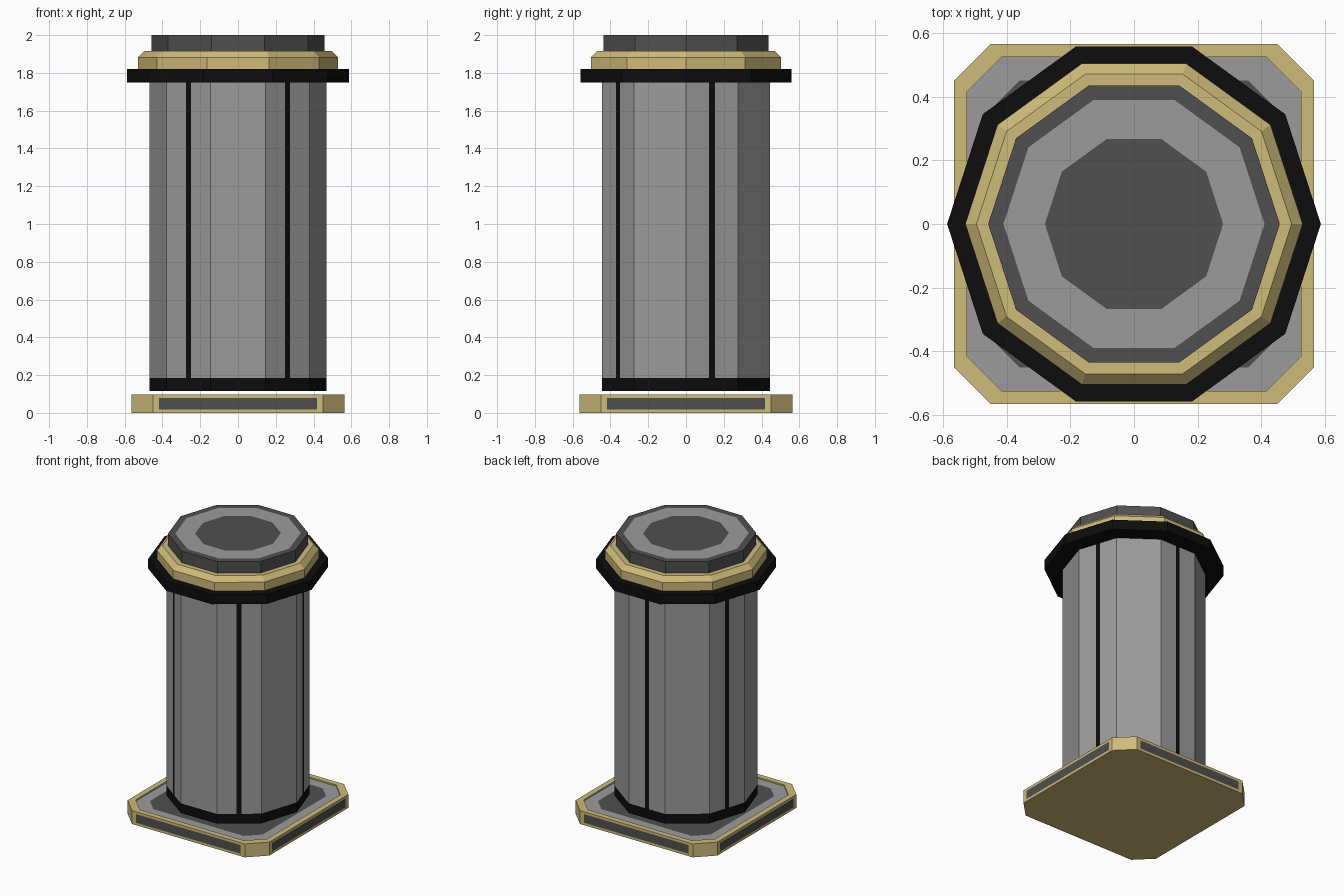
import bpy, bmesh
from math import cos, sin, pi
from mathutils import Vector

if "Cube" in bpy.data.objects:
    bpy.data.objects.remove(bpy.data.objects["Cube"])


def material(name, rgb):
    m = bpy.data.materials.new(name)
    m.diffuse_color = (*rgb, 1)
    m.use_nodes = True
    m.node_tree.nodes["Principled BSDF"].inputs["Base Color"].default_value = m.diffuse_color
    return m


MATS = [material("grey", (0.33, 0.33, 0.33)), material("dark_grey", (0.08, 0.08, 0.08)),
        material("gold", (0.62, 0.50, 0.19)), material("black", (0.004, 0.004, 0.004))]
GREY, DARK, GOLD, BLACK = range(4)


def decagon(r):
    return [Vector((r * cos(i * pi / 5), r * sin(i * pi / 5))) for i in range(10)]


def octagon(h, c):
    return [Vector(p) for p in ((h, -c), (h, c), (c, h), (-c, h),
                                (-h, c), (-h, -c), (-c, -h), (c, -h))]


def striped(r, w):
    """Decagon with a strip marked out in the middle of every other side."""
    pts, out = decagon(r), []
    for i, p in enumerate(pts):
        out.append(p)
        if i % 2 == 0:
            q = pts[(i + 1) % 10]
            d = (q - p).normalized() * w / 2
            out += [(p + q) / 2 - d, (p + q) / 2 + d]
    return out


def loft(name, rings, bands, bottom=None, top=None, edit=None):
    """Skin stacked (outline, z) rings; bands give a material per gap."""
    bm = bmesh.new()
    loops = [[bm.verts.new((p.x, p.y, z)) for p in pts] for pts, z in rings]
    n = len(loops[0])
    for a, b, mat in zip(loops, loops[1:], bands):
        for i in range(n):
            j = (i + 1) % n
            f = bm.faces.new((a[i], a[j], b[j], b[i]))
            f.material_index = mat[i % len(mat)] if isinstance(mat, list) else mat
    if bottom is not None:
        bm.faces.new(loops[0][::-1]).material_index = bottom
    if top is not None:
        bm.faces.new(loops[-1]).material_index = top
    if edit:
        edit(bm)
    me = bpy.data.meshes.new(name)
    bm.to_mesh(me)
    bm.free()
    for m in MATS:
        me.materials.append(m)
    ob = bpy.data.objects.new(name, me)
    bpy.context.collection.objects.link(ob)
    return ob


def side_panels(bm):
    """Dark panels in the four long sides of the plinth."""
    bm.normal_update()
    sides = [f for f in bm.faces if f.calc_center_median().length > 0.5
             and max(abs(f.normal.x), abs(f.normal.y)) > 0.99
             and max(abs(f.calc_center_median().x), abs(f.calc_center_median().y)) > 0.55]
    bmesh.ops.inset_individual(bm, faces=sides, thickness=0.025, depth=0)
    for f in sides:
        f.material_index = DARK
        axis = 1 if abs(f.normal.x) > 0.5 else 0
        for v in f.verts:
            v.co[axis] *= 0.41 / 0.425


# Plinth: chamfered square with gold rim and recessed grey top
loft("plinth",
     [(octagon(0.565, 0.45), 0), (octagon(0.565, 0.45), 0.097),
      (octagon(0.525, 0.415), 0.097), (octagon(0.525, 0.415), 0.087),
      (octagon(0.45, 0.36), 0.087)],
     [GOLD, GOLD, GOLD, GREY], bottom=GOLD, top=DARK, edit=side_panels)

# Column: black foot band and ten-sided shaft with five black strips
loft("foot_band", [(decagon(0.468), 0.115), (decagon(0.468), 0.185)],
     [BLACK], bottom=BLACK, top=BLACK)
shaft = striped(0.468, 0.033)
loft("shaft", [(shaft, 0.185), (shaft, 1.75)], [[GREY, BLACK, GREY, GREY]])

# Capital: black collar, bevelled gold ring, dark cap with grey inlay
loft("collar", [(decagon(0.587), 1.75), (decagon(0.587), 1.82)],
     [BLACK], bottom=BLACK, top=BLACK)
loft("gold_ring", [(decagon(0.53), 1.82), (decagon(0.53), 1.882),
                   (decagon(0.495), 1.916), (decagon(0.458), 1.916)],
     [GOLD, GOLD, GOLD])
loft("cap", [(decagon(0.458), 1.916), (decagon(0.458), 2.0),
             (decagon(0.41), 2.0), (decagon(0.28), 2.0)],
     [DARK, DARK, GREY], top=DARK)
